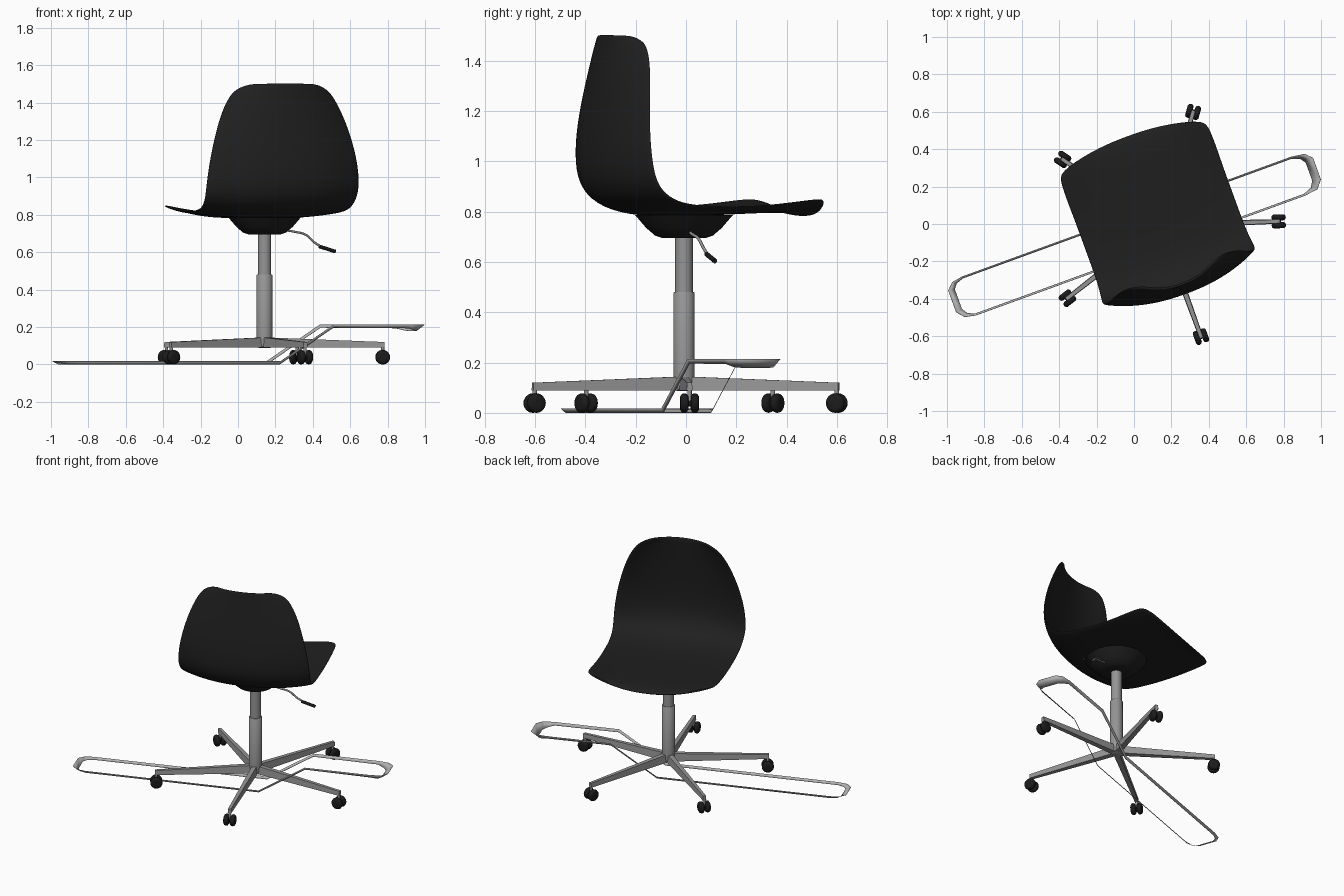
import bpy, bmesh, math
from mathutils import Matrix, Vector

if "Cube" in bpy.data.objects:
    bpy.data.objects.remove(bpy.data.objects["Cube"], do_unlink=True)


def material(name, value, rough=0.5):
    m = bpy.data.materials.new(name)
    m.use_nodes = True
    color = (value, value, value, 1)
    m.diffuse_color = color
    node = m.node_tree.nodes["Principled BSDF"]
    node.inputs["Base Color"].default_value = color
    node.inputs["Roughness"].default_value = rough
    return m


BLACK = material("black shell", 0.014)
RUBBER = material("black rubber", 0.011)
METAL = material("grey metal", 0.3)
STRIP = material("light grey metal", 0.45)

T = Matrix.Translation
CENTER = T((0.142, -0.008, 0))
TURN = Matrix.Rotation(math.radians(20), 4, "Z")


def finish(name, bm, mat, matrix=Matrix(), angle=40):
    bmesh.ops.transform(bm, matrix=matrix, verts=bm.verts)
    bmesh.ops.recalc_face_normals(bm, faces=bm.faces)
    me = bpy.data.meshes.new(name)
    bm.to_mesh(me)
    bm.free()
    me.materials.append(mat)
    ob = bpy.data.objects.new(name, me)
    bpy.context.collection.objects.link(ob)
    bpy.ops.object.select_all(action="DESELECT")
    ob.select_set(True)
    bpy.context.view_layer.objects.active = ob
    bpy.ops.object.shade_smooth_by_angle(angle=math.radians(angle))
    return ob


def skin(bm, rows, closed=False):
    """Quads between successive rows of points."""
    vs = [[bm.verts.new(p) for p in row] for row in rows]
    n = len(rows[0])
    for a, b in zip(vs, vs[1:]):
        for i in range(n if closed else n - 1):
            j = (i + 1) % n
            bm.faces.new((a[i], a[j], b[j], b[i]))
    return vs


def lathe(name, profile, mat, matrix, segs=32):
    bm = bmesh.new()
    ring = [2 * math.pi * i / segs for i in range(segs)]
    vs = skin(bm, [[(r * math.cos(a), r * math.sin(a), z) for a in ring]
                   for r, z in profile], True)
    bm.faces.new(vs[0])
    bm.faces.new(vs[-1])
    return finish(name, bm, mat, matrix)


def tube(name, points, radius, mat):
    cu = bpy.data.curves.new(name, "CURVE")
    cu.dimensions = "3D"
    cu.bevel_depth = radius
    cu.bevel_resolution = 3
    cu.use_fill_caps = True
    sp = cu.splines.new("BEZIER")
    sp.bezier_points.add(len(points) - 1)
    for bp, p in zip(sp.bezier_points, points):
        bp.co = p
        bp.handle_left_type = bp.handle_right_type = "AUTO"
    cu.materials.append(mat)
    ob = bpy.data.objects.new(name, cu)
    bpy.context.collection.objects.link(ob)


# Seat shell: centre depth, centre height, half width, edge shift forward, edge lift
shell_rows = [
    (0.51, 0.785, 0.33, -0.04, 0.05), (0.485, 0.797, 0.405, -0.04, 0.05),
    (0.41, 0.805, 0.43, 0.0, 0.045), (0.2, 0.797, 0.425, 0, 0.022),
    (0.0, 0.787, 0.425, 0, 0.03), (-0.15, 0.787, 0.425, 0, 0.04),
    (-0.27, 0.81, 0.43, 0.05, 0.05), (-0.35, 0.87, 0.435, 0.09, 0.03),
    (-0.385, 0.96, 0.438, 0.1, 0), (-0.385, 1.08, 0.425, 0.09, 0),
    (-0.37, 1.22, 0.39, 0.085, 0), (-0.355, 1.34, 0.348, 0.09, 0),
    (-0.34, 1.44, 0.295, 0.085, 0), (-0.335, 1.485, 0.245, 0.075, -0.005),
    (-0.335, 1.503, 0.18, 0.05, -0.005),
]
steps = [i / 5 for i in range(-5, 6)]
bm = bmesh.new()
skin(bm, [[(w * t, v + dv * abs(t) ** 2.3, z + dz * abs(t) ** 2.3) for t in steps]
          for v, z, w, dv, dz in shell_rows])
shell = finish("seat_shell", bm, BLACK, CENTER @ TURN, 80)
thick = shell.modifiers.new("thickness", "SOLIDIFY")
thick.thickness = 0.014
thick.offset = 0
sub = shell.modifiers.new("rounding", "SUBSURF")
sub.levels = sub.render_levels = 2

# Mount bowl below the seat and the gas column
lathe("seat_mount", [(0.085, 0.695), (0.115, 0.705), (0.15, 0.735), (0.18, 0.77), (0.195, 0.787)],
      BLACK, CENTER, 40)
lathe("column_upper", [(0.035, 0.47), (0.035, 0.71)], METAL, CENTER)
lathe("column_lower", [(0.042, 0.135), (0.042, 0.477), (0.039, 0.481)], METAL, CENTER)
lathe("base_hub", [(0.03, 0.088), (0.04, 0.095), (0.042, 0.145)], METAL, CENTER)

# Height lever with grip
tube("lever_rod", [(0.2, 0.01, 0.725), (0.3, 0.025, 0.71), (0.365, 0.05, 0.692),
                   (0.405, 0.07, 0.655), (0.45, 0.088, 0.627)], 0.006, METAL)
tube("lever_grip", [(0.435, 0.082, 0.631), (0.52, 0.115, 0.604)], 0.01, RUBBER)

# Five tapered arms with twin-wheel casters
wheel = [(0.012, -0.016), (0.027, -0.016), (0.036, -0.01), (0.039, 0),
         (0.036, 0.01), (0.027, 0.016), (0.012, 0.016)]
for k in range(5):
    frame = CENTER @ Matrix.Rotation(math.radians(2 + 72 * k), 4, "Z")
    bm = bmesh.new()
    sections = [[(r, -w, 0.09), (r, w, 0.09), (r, w * 0.8, top), (r, -w * 0.8, top)]
                for r, w, top in ((0.0, 0.02, 0.145), (0.64, 0.012, 0.12))]
    ends = skin(bm, sections, True)
    for e in ends:
        bm.faces.new(e)
    finish(f"base_arm_{k + 1}", bm, METAL, frame, 30)
    spot = frame @ T((0.632, 0, 0.039))
    for side, label in ((-1, "a"), (1, "b")):
        lathe(f"caster_wheel_{k + 1}{label}", wheel, RUBBER,
              spot @ T((0, side * 0.021, 0)) @ Matrix.Rotation(math.pi / 2, 4, "X"), 24)
    lathe(f"caster_axle_{k + 1}", [(0.013, -0.022), (0.013, 0.022)], RUBBER,
          spot @ Matrix.Rotation(math.pi / 2, 4, "X"), 12)
    lathe(f"caster_stem_{k + 1}", [(0.009, 0), (0.009, 0.056)], METAL, spot, 12)

# Stepped strip loop: along, across, top height, inward shift at ends and sides, drop
LOW, HIGH = 0.017, 0.214
loop = [
    (0.18, 0.05, LOW, 0, 0.01, 0.016), (-0.96, 0.05, LOW, 0.0, 0.01, 0.016),
    (-1.02, 0.04, LOW, 0.02, 0.014, 0.016), (-1.055, 0.005, LOW, 0.035, 0.005, 0.016),
    (-1.055, -0.118, LOW, 0.035, 0.005, 0.016), (-1.02, -0.158, LOW, 0.02, 0.014, 0.016),
    (-0.96, -0.17, LOW, 0.0, 0.01, 0.016), (0.18, -0.17, LOW, 0, 0.01, 0.016),
    (0.485, -0.17, HIGH, 0, 0.01, 0.017), (0.91, -0.17, HIGH, 0, 0.01, 0.02),
    (0.985, -0.16, HIGH, -0.03, 0.018, 0.032), (1.02, -0.118, HIGH, -0.045, 0.01, 0.035),
    (1.02, 0.005, HIGH, -0.045, 0.01, 0.035), (0.985, 0.04, HIGH, -0.03, 0.018, 0.032),
    (0.91, 0.05, HIGH, 0, 0.01, 0.02), (0.485, 0.05, HIGH, 0, 0.01, 0.017),
]
outer = [(u, v, z) for u, v, z, *_ in loop]
inner = [(u + du, v - math.copysign(dv, v + 0.06), z - dz) for u, v, z, du, dv, dz in loop]
bm = bmesh.new()
skin(bm, [outer, inner], True)
strip = finish("strip_loop", bm, STRIP, TURN, 30)
thin = strip.modifiers.new("thickness", "SOLIDIFY")
thin.thickness = 0.002
thin.offset = 0
